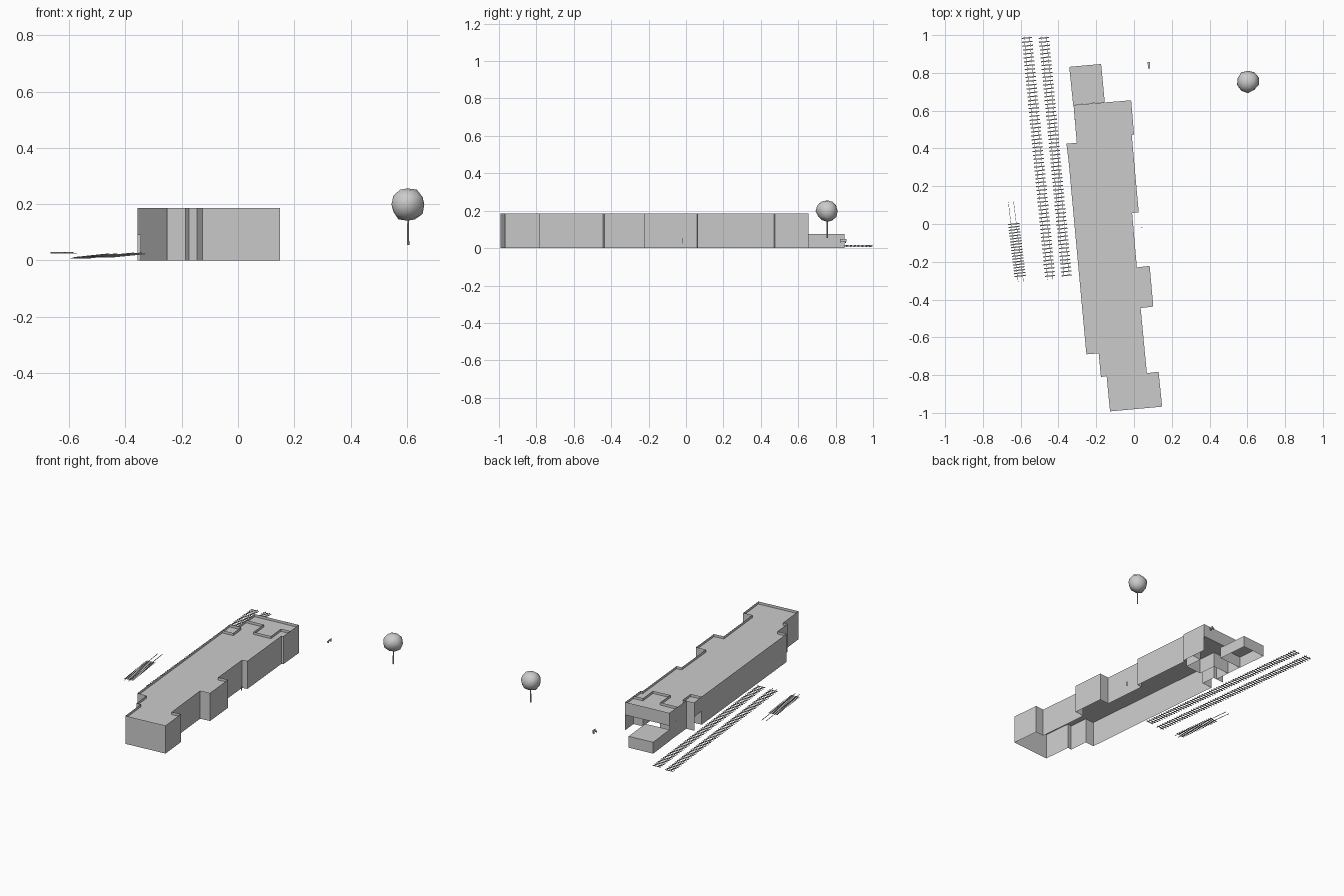
import bpy, bmesh, math, random
from mathutils import Vector, Matrix

if "Cube" in bpy.data.objects:
    bpy.data.objects.remove(bpy.data.objects["Cube"])

random.seed(4)
H, ROOF, SOFFIT = 0.185, 0.168, 0.10


def finish(name, bm):
    me = bpy.data.meshes.new(name)
    bm.to_mesh(me)
    bm.free()
    ob = bpy.data.objects.new(name, me)
    bpy.context.collection.objects.link(ob)
    return ob


def strip(bm, a, b, z0, z1):
    bm.faces.new([bm.verts.new(p) for p in
                  [(*a, z0), (*b, z0), (*b, z1), (*a, z1)]])


def walls(name, pts, z0, z1, closed=False, raised=()):
    """Thin upright walls along a path; raised maps edge index to its lower height."""
    bm = bmesh.new()
    raised = dict(raised)
    n = len(pts) if closed else len(pts) - 1
    for i in range(n):
        strip(bm, pts[i], pts[(i + 1) % len(pts)], raised.get(i, z0), z1)
    bmesh.ops.remove_doubles(bm, verts=bm.verts, dist=1e-5)
    return finish(name, bm)


def slab(name, pts, z):
    bm = bmesh.new()
    f = bm.faces.new([bm.verts.new((*p, z)) for p in pts])
    f.normal_update()
    if f.normal.z < 0:
        f.normal_flip()
    return finish(name, bm)


def add_box(bm, centre, size, rot=0.0, pitch=0.0):
    m = (Matrix.Translation(centre) @ Matrix.Rotation(rot, 4, 'Z')
         @ Matrix.Rotation(pitch, 4, 'X') @ Matrix.Diagonal((*size, 1)))
    bmesh.ops.create_cube(bm, size=1, matrix=m)


# Main hall outline, clockwise from the back left corner
outline = [(-.32, .63), (-.015, .655), (0, .475), (-.012, .47), (.025, .062),
           (-.01, .058), (.015, -.23), (.083, -.222), (.102, -.437), (.035, -.445),
           (.068, -.79), (.13, -.782), (.149, -.967), (-.127, -.992), (-.145, -.805),
           (-.175, -.81), (-.187, -.685), (-.252, -.69), (-.346, .33), (-.358, .425),
           (-.303, .43)]
walls("hall_walls", outline, 0, H, True, {0: SOFFIT, 18: .09})
slab("hall_roof", outline, ROOF)

# Stepped wall behind the covered back entrance, and its ceiling
step = [(-.312, .53), (-.19, .54), (-.18, .42), (-.06, .43), (-.072, .55), (-.007, .556)]
walls("entrance_wall", step, 0, H)
slab("entrance_ceiling", step + [outline[1], outline[0]], SOFFIT)

# Small covered side porch
porch = [(-.346, .33), (-.27, .337), (-.279, .432), (-.303, .43)]
walls("porch_wall", porch, 0, H)
slab("porch_ceiling", porch + [(-.358, .425)], .09)

# Low annex at the back
annex = [(-.343, .832), (-.174, .847), (-.155, .645), (-.322, .63)]
walls("annex_walls", annex, 0, .075, True)
slab("annex_roof", annex, .075)


def track(name, start, end, count, width, over=(0, 0)):
    """Sleepers and two rails between two points."""
    bm = bmesh.new()
    a, b = Vector(start), Vector(end)
    d = b - a
    flat = math.hypot(d.x, d.y)
    rot, pitch = math.atan2(d.y, d.x) - math.pi / 2, math.atan2(d.z, flat)
    for i in range(count):
        add_box(bm, a + d * i / (count - 1), (width, .006, .003), rot, pitch)
    u = d.normalized()
    ra, rb = a - u * over[0], b + u * over[1]
    side = Vector((math.cos(rot), math.sin(rot), 0))
    for s in (-1, 1):
        add_box(bm, (ra + rb) / 2 + side * s * .014 + Vector((0, 0, .003)),
                (.002, (rb - ra).length, .003), rot, pitch)
    return finish(name, bm)


track("railway_left", (-.567, .985, .007), (-.445, -.275, .02), 62, .055, (.01, .02))
track("railway_middle", (-.477, .985, .011), (-.357, -.272, .023), 62, .055, (.01, 0))
track("railway_siding", (-.637, 0, .025), (-.603, -.275, .025), 19, .06, (.12, .03))

# Tree: slim trunk and lumpy faceted crown
bm = bmesh.new()
bmesh.ops.create_cone(bm, cap_ends=True, segments=8, radius1=.004, radius2=.003,
                      depth=.1, matrix=Matrix.Translation((.605, .755, .105)))
finish("tree_trunk", bm)
bm = bmesh.new()
bmesh.ops.create_icosphere(bm, subdivisions=2, radius=.06)
for v in bm.verts:
    v.co = v.co * random.uniform(.92, 1.06) + Vector((.603, .755, .198))
crown = finish("tree_crown", bm)
for p in crown.data.polygons:
    p.use_smooth = True

# Bench beside the hall
bm = bmesh.new()
add_box(bm, (.078, .84, .036), (.010, .034, .003), .05)
add_box(bm, (.084, .84, .043), (.002, .034, .010), .05)
for y in (.827, .853):
    add_box(bm, (.078, y, .031), (.009, .003, .008), .05)
finish("bench", bm)

# Small post by the entrance
bm = bmesh.new()
add_box(bm, (.04, -.02, .04), (.003, .003, .03))
add_box(bm, (.04, -.02, .052), (.008, .003, .006))
finish("sign_post", bm)
